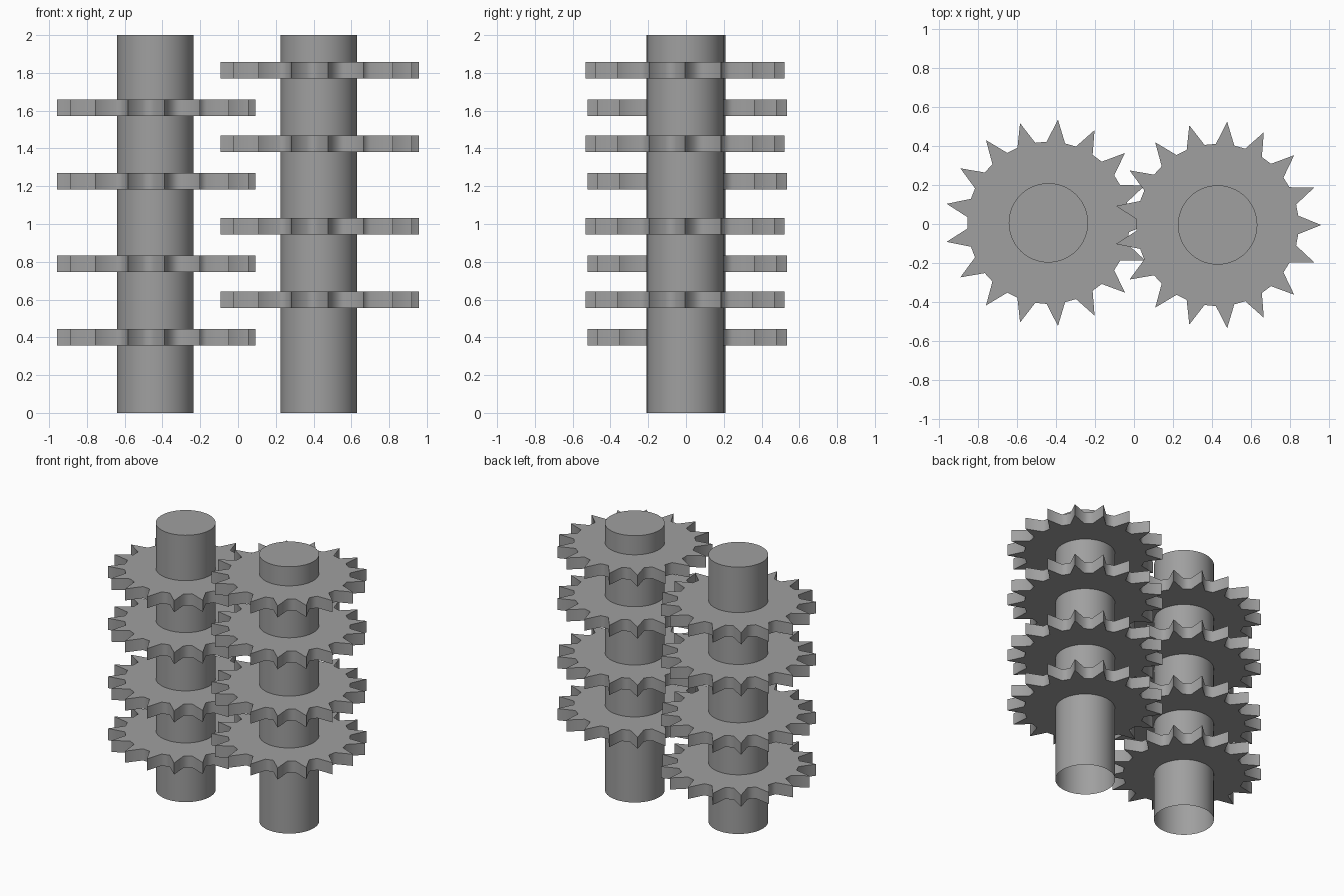
import bpy
import bmesh
from math import cos, sin, pi, radians

if "Cube" in bpy.data.objects:
    bpy.data.objects.remove(bpy.data.objects["Cube"], do_unlink=True)

TEETH = 17
TIP_RADIUS = 0.53
ROOT_RADIUS = 0.415
THICKNESS = 0.087
SHAFT_RADIUS = 0.203
HEIGHT = 2.0

# Plain grey metal
steel = bpy.data.materials.new("grey steel")
steel.use_nodes = True
colour = (0.35, 0.35, 0.35, 1)
steel.diffuse_color = colour
steel.node_tree.nodes["Principled BSDF"].inputs["Base Color"].default_value = colour


def add_object(name, bm, location):
    bmesh.ops.recalc_face_normals(bm, faces=bm.faces)
    mesh = bpy.data.meshes.new(name)
    bm.to_mesh(mesh)
    bm.free()
    mesh.materials.append(steel)
    obj = bpy.data.objects.new(name, mesh)
    obj.location = location
    bpy.context.collection.objects.link(obj)
    bpy.ops.object.select_all(action="DESELECT")
    obj.select_set(True)
    bpy.context.view_layer.objects.active = obj
    # Rounded valleys stay smooth, tips and rims stay sharp
    bpy.ops.object.shade_smooth_by_angle(angle=radians(75))
    return obj


def add_gear(name, x, y, z):
    """Toothed disc: pointed tip, then a short valley floor, per tooth."""
    bm = bmesh.new()
    step = 2 * pi / TEETH
    outline = []
    for i in range(TEETH):
        for turn, radius in ((0, TIP_RADIUS), (0.31, ROOT_RADIUS), (0.69, ROOT_RADIUS)):
            a = (i + turn) * step
            outline.append(bm.verts.new((radius * cos(a), radius * sin(a), -THICKNESS / 2)))
    base = bm.faces.new(outline)
    top = bmesh.ops.extrude_face_region(bm, geom=[base], use_keep_orig=True)
    moved = [v for v in top["geom"] if isinstance(v, bmesh.types.BMVert)]
    bmesh.ops.translate(bm, verts=moved, vec=(0, 0, THICKNESS))
    return add_object(name, bm, (x, y, z))


def add_shaft(name, x, y):
    """Round shaft, closed on top and open underneath."""
    bm = bmesh.new()
    bmesh.ops.create_cone(bm, cap_ends=True, segments=64, radius1=SHAFT_RADIUS,
                          radius2=SHAFT_RADIUS, depth=HEIGHT)
    bottom = [f for f in bm.faces if f.calc_center_median().z < -0.9]
    bmesh.ops.delete(bm, geom=bottom, context="FACES_ONLY")
    return add_object(name, bm, (x, y, HEIGHT / 2))


# Two shafts with interleaved gears
columns = (
    ("right", -0.438, 0.006, (0.4, 0.79, 1.227, 1.616)),
    ("left", 0.428, -0.005, (0.598, 0.987, 1.424, 1.813)),
)
for side, x, y, levels in columns:
    add_shaft(side + "_shaft", x, y)
    for number, z in enumerate(levels, 1):
        add_gear(f"{side}_gear_{number}", x, y, z)
